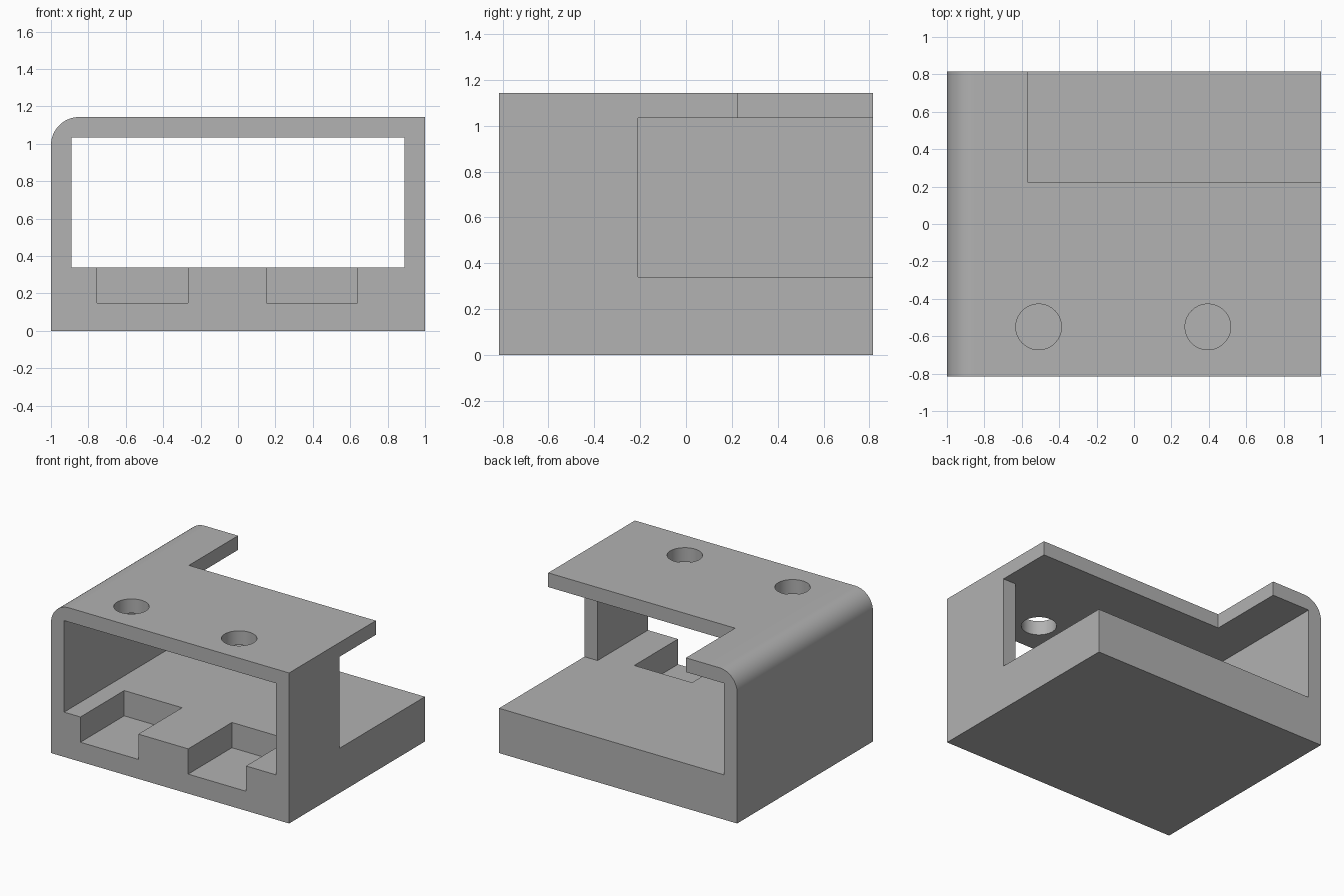
import bpy, bmesh
from math import sin, cos, pi
from mathutils import Matrix

cube = bpy.data.objects.get("Cube")
if cube:
    bpy.data.objects.remove(cube, do_unlink=True)

W, D, H = 1.0, 0.815, 1.143        # half width, half depth, height
WALL, FLOOR, CEIL = 0.89, 0.34, 1.035
ROUND = 0.15

grey = bpy.data.materials.new("plain grey")
grey.use_nodes = True
colour = (0.445, 0.445, 0.445, 1)
grey.diffuse_color = colour
grey.node_tree.nodes["Principled BSDF"].inputs["Base Color"].default_value = colour


def make_object(name, bm):
    bmesh.ops.recalc_face_normals(bm, faces=bm.faces)
    mesh = bpy.data.meshes.new(name)
    bm.to_mesh(mesh)
    bm.free()
    mesh.materials.append(grey)
    obj = bpy.data.objects.new(name, mesh)
    bpy.context.collection.objects.link(obj)
    return obj


def box(name, x0, x1, y0, y1, z0, z1):
    bm = bmesh.new()
    centre = Matrix.Translation(((x0 + x1) / 2, (y0 + y1) / 2, (z0 + z1) / 2))
    size = Matrix.Diagonal((x1 - x0, y1 - y0, z1 - z0, 1))
    bmesh.ops.create_cube(bm, size=1, matrix=centre @ size)
    return make_object(name, bm)


def drill(name, x, y, radius):
    bm = bmesh.new()
    bmesh.ops.create_cone(bm, cap_ends=True, segments=64, radius1=radius, radius2=radius,
                          depth=0.4, matrix=Matrix.Translation((x, y, H)))
    return make_object(name, bm)


def cut(target, cutter):
    cutter.hide_render = True
    mod = target.modifiers.new(cutter.name, 'BOOLEAN')
    mod.operation = 'DIFFERENCE'
    mod.solver = 'EXACT'
    mod.object = cutter
    bpy.context.view_layer.objects.active = target
    bpy.ops.object.modifier_apply(modifier=mod.name)
    bpy.data.objects.remove(cutter, do_unlink=True)


# Bracket body: block profile with one rounded top edge, extruded front to back
steps = 16
profile = [(W, H), (W, 0), (-W, 0)]
for i in range(steps + 1):
    a = pi - pi / 2 * i / steps
    profile.append((-W + ROUND + ROUND * cos(a), H - ROUND + ROUND * sin(a)))
bm = bmesh.new()
face = bm.faces.new([bm.verts.new((x, -D, z)) for x, z in profile])
new = bmesh.ops.extrude_face_region(bm, geom=[face])["geom"]
bmesh.ops.translate(bm, vec=(0, 2 * D, 0),
                    verts=[v for v in new if isinstance(v, bmesh.types.BMVert)])
body = make_object("bracket_body", bm)

# Tunnel, then the openings in the side wall and the top plate
cut(body, box("tunnel", -WALL, WALL, -1, 1, FLOOR, CEIL))
cut(body, box("side_opening", 0.7, 1.2, -0.21, 1, FLOOR, CEIL))
cut(body, box("top_opening", -0.57, 1.2, 0.225, 1, 0.9, 1.3))

# Pockets in the floor, each with a hole above it
for x0, x1 in ((-0.753, -0.267), (0.152, 0.638)):
    cut(body, box("floor_pocket", x0, x1, -1, -0.29, 0.148, 0.6))
    cut(body, drill("top_hole", (x0 + x1) / 2, -0.55, 0.122))

# Smooth curves, sharp corners
bpy.ops.object.select_all(action='DESELECT')
body.select_set(True)
bpy.context.view_layer.objects.active = body
bpy.ops.object.shade_smooth_by_angle(angle=pi / 6)
